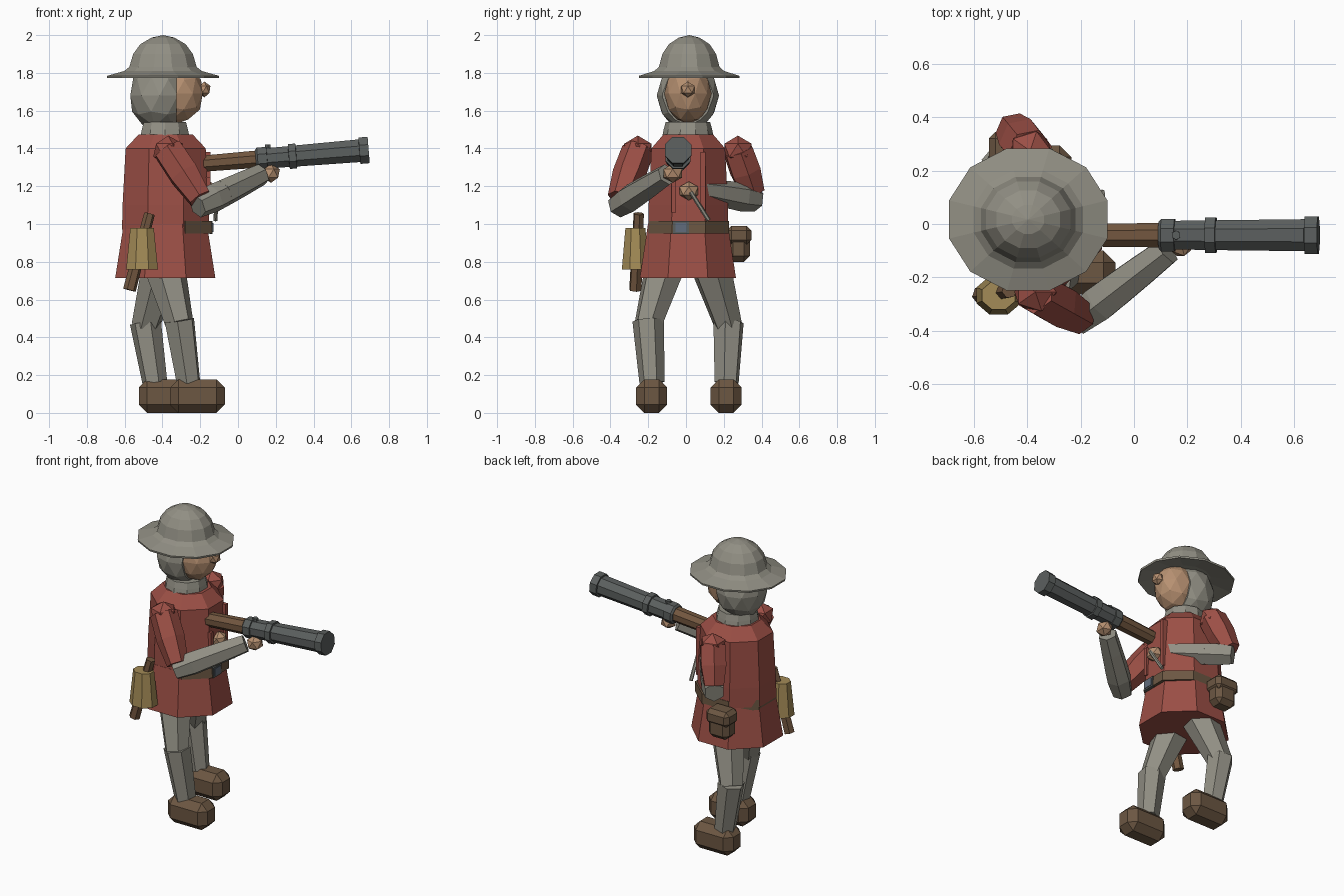
import bpy, bmesh, math
from mathutils import Vector, Matrix

if "Cube" in bpy.data.objects:
    bpy.data.objects.remove(bpy.data.objects["Cube"])


def material(name, rgb):
    m = bpy.data.materials.new(name)
    m.diffuse_color = (*rgb, 1)
    m.use_nodes = True
    m.node_tree.nodes["Principled BSDF"].inputs["Base Color"].default_value = m.diffuse_color
    return m


RED = material("red_cloth", (0.33, 0.078, 0.06))
GREY = material("grey_cloth", (0.285, 0.275, 0.23))
SKIN = material("skin", (0.47, 0.28, 0.165))
LEATHER = material("brown_leather", (0.15, 0.095, 0.055))
WOOD = material("wood", (0.17, 0.095, 0.05))
IRON = material("dark_iron", (0.105, 0.115, 0.113))
TAN = material("tan_wood", (0.37, 0.26, 0.095))
STEEL = material("blue_steel", (0.12, 0.15, 0.2))


def finish(name, bm, mat):
    bmesh.ops.remove_doubles(bm, verts=bm.verts, dist=0.0005)
    bmesh.ops.recalc_face_normals(bm, faces=bm.faces)
    me = bpy.data.meshes.new(name)
    bm.to_mesh(me)
    bm.free()
    me.materials.append(mat)
    ob = bpy.data.objects.new(name, me)
    bpy.context.collection.objects.link(ob)
    return ob


def loft(name, mat, sides, rings, origin=(0, 0, 0), axis=(0, 0, 1), scale=(1, 1)):
    """Rings of (height, radius) along an axis; flats face the local axes."""
    bm = bmesh.new()
    rot = Vector(axis).to_track_quat('Z', 'Y')
    loops = []
    for h, r in rings:
        loop = []
        for i in range(sides):
            a = 2 * math.pi * (i + 0.5) / sides
            k = max(r, 0.0001) / math.cos(math.pi / sides)
            p = Vector((k * math.cos(a) * scale[0], k * math.sin(a) * scale[1], h))
            loop.append(bm.verts.new(rot @ p + Vector(origin)))
        loops.append(loop)
    for a, b in zip(loops, loops[1:]):
        for i in range(sides):
            j = (i + 1) % sides
            bm.faces.new((a[i], a[j], b[j], b[i]))
    bm.faces.new(loops[0])
    bm.faces.new(loops[-1])
    return finish(name, bm, mat)


def limb(name, mat, p0, p1, radii, sides=6, scale=(1, 1)):
    """Tapered limb between two points with evenly spaced radii."""
    d = Vector(p1) - Vector(p0)
    n = len(radii) - 1
    return loft(name, mat, sides, [(d.length * i / n, r) for i, r in enumerate(radii)], p0, d, scale)


def ball(name, mat, centre, radii, sub=1, cut_x=None):
    """Faceted ellipsoid, optionally sliced flat in front of cut_x."""
    bm = bmesh.new()
    bmesh.ops.create_icosphere(bm, subdivisions=sub, radius=1,
                               matrix=Matrix.Translation(centre) @ Matrix.Diagonal((*radii, 1)))
    if cut_x is not None:
        res = bmesh.ops.bisect_plane(bm, geom=bm.verts[:] + bm.edges[:] + bm.faces[:],
                                     plane_co=(cut_x, 0, 0), plane_no=(1, 0, 0), clear_outer=True)
        edges = [e for e in res["geom_cut"] if isinstance(e, bmesh.types.BMEdge)]
        bmesh.ops.holes_fill(bm, edges=edges)
    return finish(name, bm, mat)


def block(name, mat, lo, hi, bevel=0.0):
    lo, hi = Vector(lo), Vector(hi)
    bm = bmesh.new()
    bmesh.ops.create_cube(bm, size=1, matrix=Matrix.Translation((lo + hi) / 2)
                          @ Matrix.Diagonal((*(hi - lo), 1)))
    if bevel:
        bmesh.ops.bevel(bm, geom=bm.edges[:], offset=bevel, segments=1, affect='EDGES')
    return finish(name, bm, mat)


# Wide-brimmed helmet
loft("brim_hat", GREY, 12,
     [(1.80, 0.150), (1.772, 0.295), (1.784, 0.297), (1.81, 0.205), (1.832, 0.178),
      (1.90, 0.158), (1.952, 0.120), (1.987, 0.060), (2.0, 0)],
     origin=(-0.397, 0.017, 0), scale=(1, 0.9))

# Head: hood, face, nose, collar
ball("hood", GREY, (-0.415, 0.01, 1.68), (0.163, 0.165, 0.19), 2, cut_x=-0.325)
ball("face", SKIN, (-0.325, 0.01, 1.69), (0.145, 0.125, 0.16), 2)
ball("nose", SKIN, (-0.178, 0.01, 1.712), (0.036, 0.042, 0.042))
loft("collar", GREY, 10, [(1.45, 0.132), (1.50, 0.122), (1.54, 0.112)], origin=(-0.387, 0.01, 0))

# Coat body, skirt and front trims
loft("coat_body", RED, 8, [(0.97, 0.231), (1.10, 0.228), (1.40, 0.212), (1.475, 0.142)],
     origin=(-0.383, 0.012, 0), scale=(1, 0.92))
loft("coat_skirt", RED, 8, [(0.715, 0.265), (1.0, 0.220)], origin=(-0.385, 0.01, 0), scale=(1, 0.96))
for y, top in ((-0.065, 1.25), (0.09, 1.38)):
    block("coat_trim", RED, (-0.20, y - 0.012, 1.06), (-0.145, y + 0.012, top))

# Belt, buckle, pouch
loft("belt", LEATHER, 8, [(0.95, 0.237), (1.015, 0.235)], origin=(-0.375, 0.015, 0), scale=(1, 0.9))
block("buckle_frame", IRON, (-0.15, -0.068, 0.948), (-0.134, 0.015, 1.016))
block("buckle_plate", STEEL, (-0.14, -0.056, 0.958), (-0.131, 0.003, 1.006))
block("pouch", LEATHER, (-0.535, 0.22, 0.80), (-0.385, 0.338, 0.97), 0.03)
block("pouch_flap", LEATHER, (-0.545, 0.215, 0.89), (-0.375, 0.346, 0.99), 0.025)

# Mallet hanging at the side
loft("mallet_head", TAN, 8, [(0.76, 0.084), (0.98, 0.062)], origin=(-0.508, -0.268, 0), scale=(1, 0.85))
limb("mallet_handle", WOOD, (-0.575, -0.268, 0.65), (-0.468, -0.25, 1.055), (0.03, 0.025))

# Legs: hip, knee, ankle for the forward and the rear leg, plus boots
for side, hip, knee, ankle, boot_x, boot_y in (
        ("forward", (-0.385, -0.115, 0.76), (-0.31, -0.20, 0.47), (-0.262, -0.18, 0.16), -0.36, -0.265),
        ("rear", (-0.405, 0.135, 0.76), (-0.49, 0.225, 0.46), (-0.44, 0.215, 0.16), -0.525, 0.13)):
    limb(side + "_thigh", GREY, hip, knee, (0.095, 0.066))
    limb(side + "_shin", GREY, (knee[0], knee[1], knee[2] + 0.02), ankle, (0.073, 0.058))
    block(side + "_boot", LEATHER, (boot_x, boot_y, 0), (boot_x + 0.29, boot_y + 0.165, 0.178), 0.044)

# Arms: shoulder cap, red upper sleeve, grey forearm, hand
for side, shoulder, elbow, wrist, hand in (
        ("right", (-0.37, -0.255, 1.39), (-0.20, -0.35, 1.135), (0.125, -0.10, 1.262), (0.175, -0.07, 1.268)),
        ("left", (-0.39, 0.275, 1.39), (-0.455, 0.355, 1.165), (-0.20, 0.06, 1.185), (-0.15, 0.015, 1.175))):
    s, e, w = Vector(shoulder), Vector(elbow), Vector(wrist)
    ball(side + "_shoulder", RED, s, (0.088, 0.085, 0.078))
    limb(side + "_upper_arm", RED, s, e, (0.074, 0.076, 0.058))
    start = e + Vector((0, 0, -0.035)) - (w - e).normalized() * 0.02
    limb(side + "_elbow", GREY, start, start.lerp(w, 0.5), (0.055, 0.066, 0.062))
    limb(side + "_forearm", GREY, start.lerp(w, 0.4), w, (0.064, 0.058, 0.05))
    ball(side + "_hand", SKIN, hand, (0.052, 0.058, 0.05))

# Hand cannon: stock, stepped barrel, touch hole, firing lever
butt, muzzle = Vector((-0.24, -0.042, 1.315)), Vector((0.693, -0.042, 1.392))
aim = (muzzle - butt).normalized()
loft("gun_stock", WOOD, 8, [(0, 0.042), (0.36, 0.046)], butt, aim)
loft("gun_barrel", IRON, 8,
     [(0.335, 0.050), (0.345, 0.061), (0.395, 0.061), (0.396, 0.054), (0.51, 0.055), (0.511, 0.066),
      (0.55, 0.066), (0.551, 0.056), (0.885, 0.060), (0.886, 0.070), (0.935, 0.070)], butt, aim)
loft("touch_hole", IRON, 6, [(0, 0.017), (0.075, 0.015)], (0.158, -0.042, 1.345))
limb("firing_lever", GREY, (-0.11, 0.025, 1.17), (-0.12, 0.12, 1.02), (0.01, 0.01))
